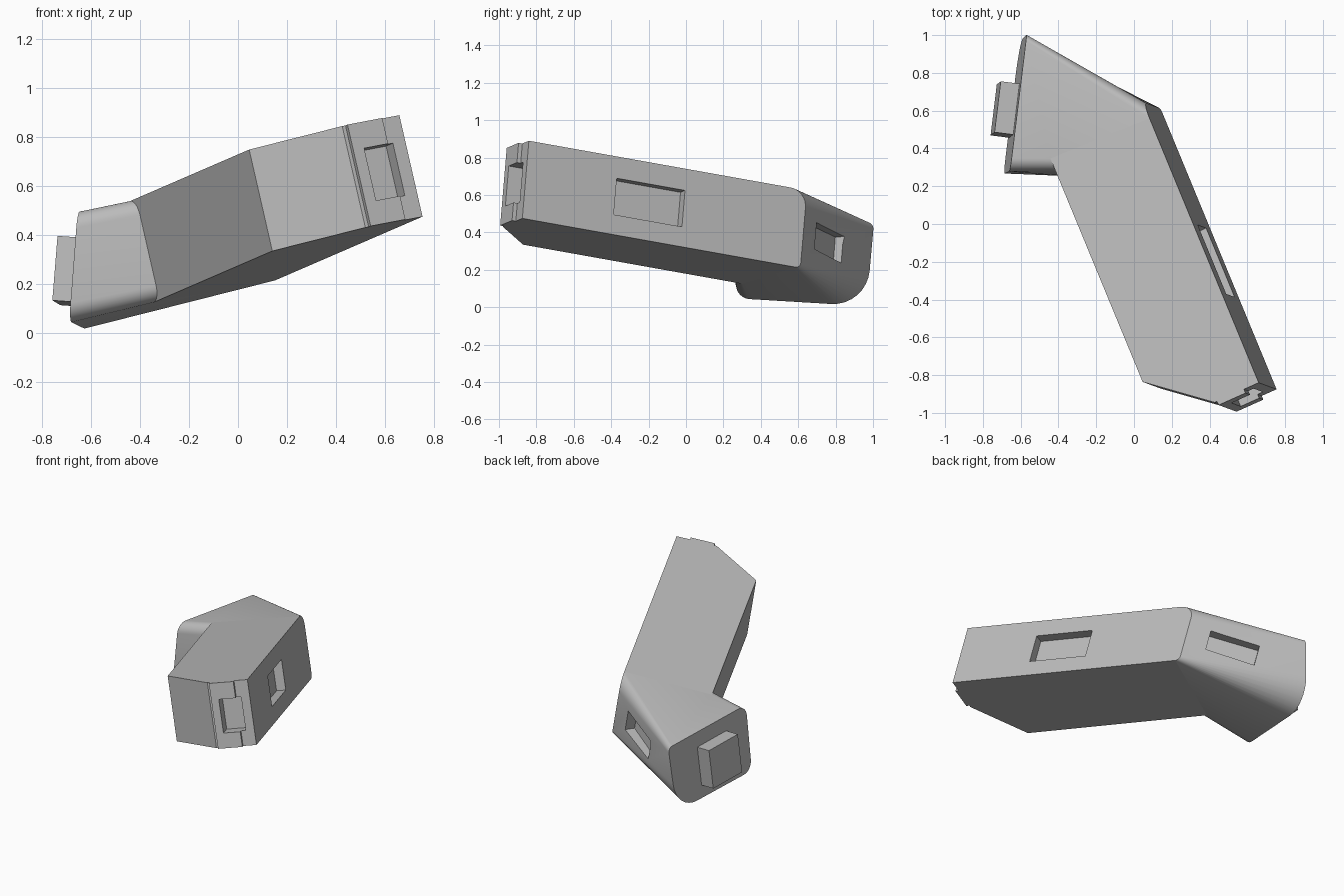
import bpy
import bmesh
from math import sin, cos, pi
from mathutils import Matrix, Vector

if "Cube" in bpy.data.objects:
    bpy.data.objects.remove(bpy.data.objects["Cube"], do_unlink=True)

grey = bpy.data.materials.new("plain grey")
grey.use_nodes = True
grey.diffuse_color = (0.5, 0.5, 0.5, 1)
grey.node_tree.nodes["Principled BSDF"].inputs["Base Color"].default_value = (0.5, 0.5, 0.5, 1)

# Tilted frame of the main slab: x across, y along the arm, z through its thickness
UP = Vector((-0.222, 0.082, 0.972)).normalized()
ALONG = Vector((-0.377, 0.913, -0.163)).normalized()
ACROSS = ALONG.cross(UP).normalized()
ORIGIN = Vector((0.66, -0.84, 0.89))
THICK = 0.427


def frame(x, y, z, origin):
    m = Matrix((x, y, z)).transposed().to_4x4()
    m.translation = origin
    return m


SLAB = frame(ACROSS, ALONG, UP, ORIGIN)


def finish(name, bm):
    bmesh.ops.recalc_face_normals(bm, faces=bm.faces)
    mesh = bpy.data.meshes.new(name)
    bm.to_mesh(mesh)
    bm.free()
    mesh.materials.append(grey)
    ob = bpy.data.objects.new(name, mesh)
    bpy.context.collection.objects.link(ob)
    return ob


def box(name, matrix, centre, size):
    bm = bmesh.new()
    local = Matrix.Translation(centre) @ Matrix.Diagonal((*size, 1))
    bmesh.ops.create_cube(bm, size=1, matrix=matrix @ local)
    return finish(name, bm)


def loft(name, rings):
    bm = bmesh.new()
    loops = [[bm.verts.new(p) for p in ring] for ring in rings]
    count = len(loops[0])
    for a, b in zip(loops, loops[1:]):
        for i in range(count):
            j = (i + 1) % count
            bm.faces.new((a[i], a[j], b[j], b[i]))
    bm.faces.new(loops[0])
    bm.faces.new(loops[-1])
    return finish(name, bm)


def select(ob):
    bpy.ops.object.select_all(action='DESELECT')
    ob.select_set(True)
    bpy.context.view_layer.objects.active = ob


def recess(target, matrix, centre, size):
    cutter = box("cutter", matrix, centre, size)
    cutter.hide_render = True
    mod = target.modifiers.new("recess", 'BOOLEAN')
    mod.operation = 'DIFFERENCE'
    mod.solver = 'EXACT'
    mod.object = cutter
    select(target)
    bpy.ops.object.modifier_apply(modifier=mod.name)
    bpy.data.objects.remove(cutter, do_unlink=True)


def arc(corner, to_prev, to_next, radius, steps=8):
    pts = []
    for i in range(steps + 1):
        t = pi / 2 * i / steps
        pts.append(corner + radius * ((1 - sin(t)) * to_prev + (1 - cos(t)) * to_next))
    return pts


# Long arm: slab outline with chamfered front and raised front plate
outline = [(0, 0), (0, 1.535), (-0.575, 1.555), (-0.575, 0.258), (-0.26, 0),
           (-0.245, 0), (-0.245, -0.022), (-0.087, -0.022), (-0.087, 0)]
arm = loft("long_arm", [[SLAB @ Vector((x, y, z)) for x, y in outline] for z in (0, -THICK)])
recess(arm, SLAB, (-0.126, 0.014, -0.218), (0.14, 0.12, 0.22))
recess(arm, SLAB, (0, 0.726, -0.218), (0.12, 0.4, 0.2))

# Short arm: rounded section at the bend, lofted to a slanted end
X, Y, Z = Vector((1, 0, 0)), Vector((0, 1, 0)), Vector((0, 0, 1))
bend = []
for corner, a, b, r in [((0, 1.63, 0), -Y, -Z, 0.095),
                        ((0, 1.63, -THICK), Z, -Y, 0.03),
                        ((-0.575, 1.485, -THICK), Y, Z, 0.06),
                        ((-0.575, 1.485, 0), -Z, Y, 0.07)]:
    bend += arc(Vector(corner), a, b, r)
root = [Vector((p.x, 1.535 if p.x > -0.1 else 1.555, p.z)) for p in bend]


def on_end(y, z):
    return Vector((-0.65 + 0.127 * (y - 0.33) + 0.073 * (z - 0.494), y, z))


corners = [(1.005, 0.452, 0.035), (0.965, 0.006, 0.19), (0.265, 0.048, 0.075), (0.28, 0.5, 0.07)]
ends = [on_end(y, z) for y, z, r in corners]
end = []
for i, p in enumerate(ends):
    before = (ends[i - 1] - p).normalized()
    after = (ends[(i + 1) % 4] - p).normalized()
    end += arc(p, before, after, corners[i][2])
tail = loft("short_arm", [[SLAB @ p for p in root], [SLAB @ p for p in bend], end])

# Window recess in the back of the short arm
out = Vector((0.495, 0.868, 0.044)).normalized()
side = Vector((-0.615, 0.36, -0.17))
side = (side - out * side.dot(out)).normalized()
back = frame(side, out, side.cross(out), Vector((-0.162, 0.775, 0.345)))
recess(tail, back, (0, 0, 0), (0.32, 0.14, 0.145))

# Raised block on the slanted end
out = Vector((-0.99, 0.126, 0.072)).normalized()
side = Vector((0.035, 0.27, -0.02))
side = (side - out * side.dot(out)).normalized()
box("end_block", frame(out, side, out.cross(side), Vector((-0.668, 0.604, 0.25))),
    (0, 0, 0), (0.13, 0.272, 0.265))

for ob in (arm, tail):
    select(ob)
    bpy.ops.object.shade_smooth_by_angle(angle=0.42)
